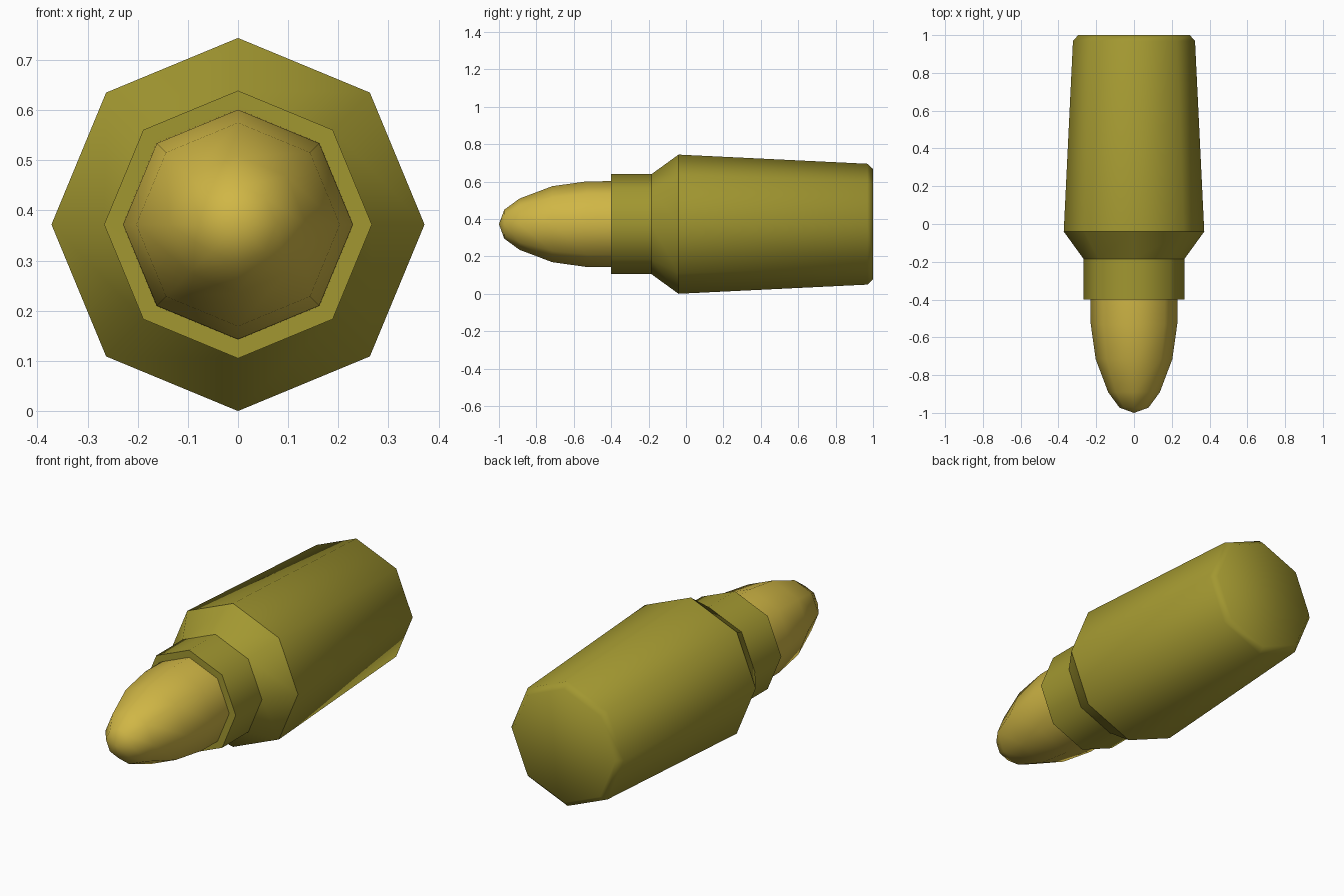
import bpy, bmesh, math

if "Cube" in bpy.data.objects:
    bpy.data.objects.remove(bpy.data.objects["Cube"])

SIDES = 8
AXIS_Z = 0.372


def material(name, rgb):
    m = bpy.data.materials.new(name)
    m.diffuse_color = (*rgb, 1)
    m.use_nodes = True
    m.node_tree.nodes["Principled BSDF"].inputs["Base Color"].default_value = m.diffuse_color
    return m


def lathe(name, profile, mat, sharp_rings=(), flat_cap=False):
    """Turn (y, radius) points around the long axis; radius 0 makes a tip."""
    bm = bmesh.new()
    rings = []
    for y, r in profile:
        if r == 0:
            rings.append([bm.verts.new((0, y, AXIS_Z))])
        else:
            rings.append([bm.verts.new((r * math.cos(a), y, AXIS_Z + r * math.sin(a)))
                          for a in (2 * math.pi * i / SIDES for i in range(SIDES))])
    for a, b in zip(rings, rings[1:]):
        for i in range(SIDES):
            j = (i + 1) % SIDES
            if len(b) == 1:
                bm.faces.new((a[i], a[j], b[0]))
            else:
                bm.faces.new((a[i], a[j], b[j], b[i]))
    if flat_cap:
        bm.faces.new(rings[0])
    bmesh.ops.recalc_face_normals(bm, faces=bm.faces)
    for f in bm.faces:
        f.smooth = True
    # crisp creases between the sections
    for k in sharp_rings:
        for i in range(SIDES):
            e = bm.edges.get((rings[k][i], rings[k][(i + 1) % SIDES]))
            e.smooth = False
    mesh = bpy.data.meshes.new(name)
    bm.to_mesh(mesh)
    bm.free()
    mesh.materials.append(mat)
    ob = bpy.data.objects.new(name, mesh)
    bpy.context.collection.objects.link(ob)
    return ob


brass = material("olive brass", (0.36, 0.31, 0.03))
copper = material("golden copper", (0.63, 0.47, 0.06))

# Case: chamfered base, tapering body, shoulder, neck and front rim
# (closed at the mouth, where the tip sits)
lathe("case", [(1.0, 0.295), (0.97, 0.323), (-0.04, 0.372), (-0.185, 0.267),
               (-0.40, 0.267), (-0.40, 0.20), (-0.39, 0.0)],
      brass, sharp_rings=(2, 3, 4), flat_cap=True)

# Rounded tip
lathe("tip", [(-0.38, 0.23), (-0.53, 0.229), (-0.715, 0.203), (-0.89, 0.137),
              (-0.972, 0.077), (-1.0, 0.0)],
      copper, sharp_rings=(0,), flat_cap=True)
